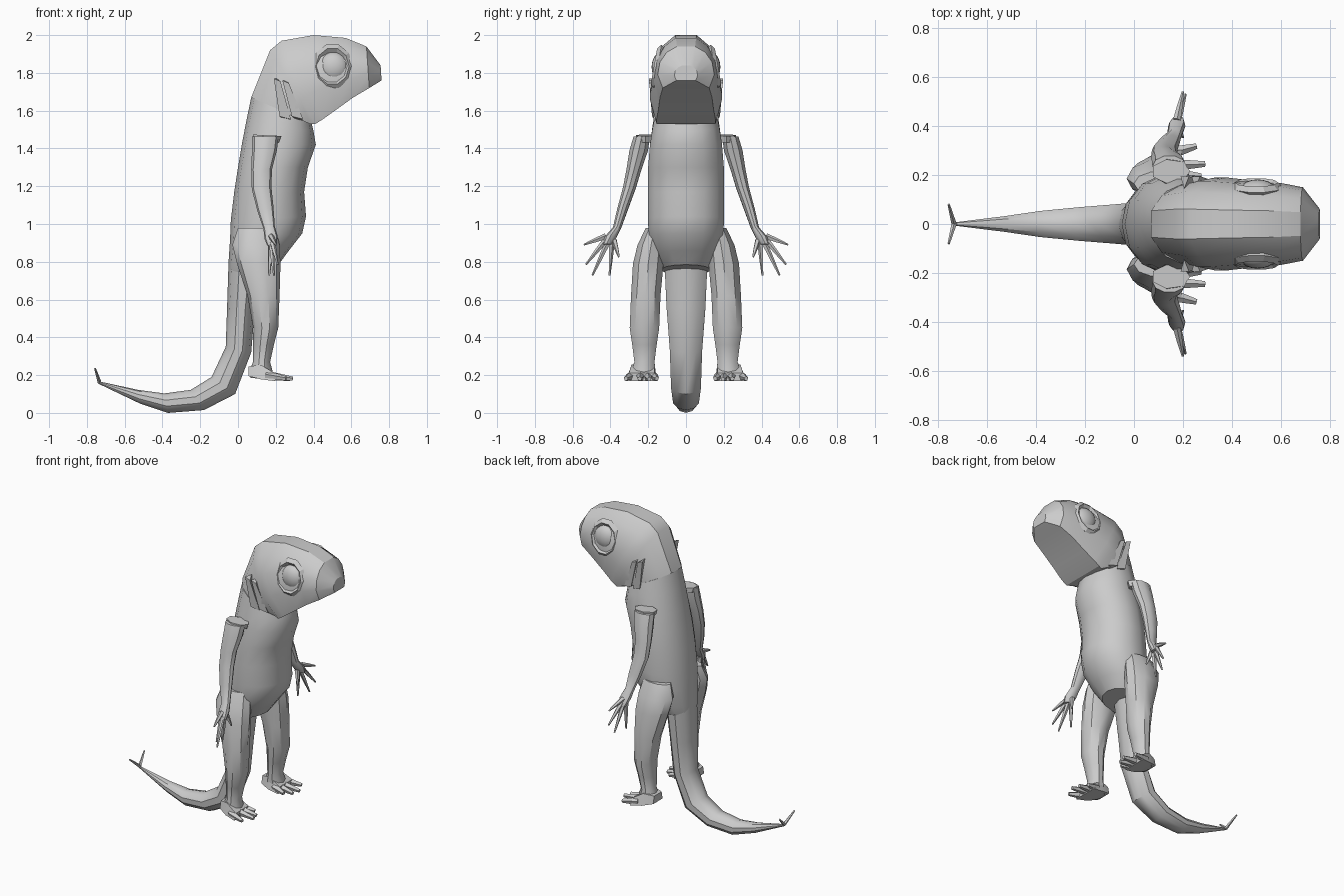
import bpy, bmesh
from math import sin, cos, pi, radians
from mathutils import Vector as V


def loft(name, rings, mirror=False, angle=35):
    """Skin a list of equal-length closed rings and cap both ends."""
    bm = bmesh.new()
    rows = [[bm.verts.new(p) for p in r] for r in rings]
    n = len(rows[0])
    for a, b in zip(rows, rows[1:]):
        for i in range(n):
            j = (i + 1) % n
            bm.faces.new((a[i], a[j], b[j], b[i]))
    bm.faces.new(rows[0])
    bm.faces.new(rows[-1])
    bmesh.ops.recalc_face_normals(bm, faces=bm.faces)
    me = bpy.data.meshes.new(name)
    bm.to_mesh(me)
    bm.free()
    ob = bpy.data.objects.new(name, me)
    bpy.context.collection.objects.link(ob)
    finish(ob, mirror, angle)
    return ob


def finish(ob, mirror, angle=35):
    bpy.ops.object.select_all(action='DESELECT')
    bpy.context.view_layer.objects.active = ob
    ob.select_set(True)
    bpy.ops.object.shade_smooth_by_angle(angle=radians(angle))
    if mirror:
        m = ob.modifiers.new("mirror", 'MIRROR')
        m.use_axis = (False, True, False)


def side_rings(sections, profile):
    """Each section: upper/back (x, z), lower/front (x, z), half width."""
    out = []
    for bx, bz, fx, fz, w in sections:
        c = V(((bx + fx) / 2, 0, (bz + fz) / 2))
        h = V(((bx - fx) / 2, 0, (bz - fz) / 2))
        out.append([c + h * t + V((0, w * s, 0)) for s, t in profile])
    return out


def circle(n):
    return [(sin(2 * pi * i / n), cos(2 * pi * i / n)) for i in range(n)]


def limb_rings(sections, n=10):
    """Each section: centre x, y, z, radius x, radius y, slope of the ring in x."""
    return [[V((x + rx * c, y + ry * s, z + k * c * rx)) for s, c in circle(n)]
            for x, y, z, rx, ry, k in sections]


def spike(name, a, b, r0, r1, mirror=True, n=5):
    a, b = V(a), V(b)
    q = (b - a).to_track_quat('Z', 'Y')
    mid = a.lerp(b, 0.5)
    rings = [[p + q @ V((r * s, r * c, 0)) for s, c in circle(n)]
             for p, r in ((a, r0), (mid, r0 * 0.75), (b, r1))]
    return loft(name, rings, mirror)


# torso
loft("torso", side_rings([
    (0.07, 1.67, 0.39, 1.53, 0.165),
    (0.045, 1.55, 0.40, 1.49, 0.18),
    (0.02, 1.42, 0.412, 1.42, 0.195),
    (0.0, 1.30, 0.37, 1.30, 0.205),
    (-0.02, 1.17, 0.35, 1.17, 0.207),
    (-0.038, 1.02, 0.36, 1.04, 0.207),
    (-0.042, 0.92, 0.34, 0.95, 0.2),
    (-0.05, 0.80, 0.27, 0.86, 0.175),
    (-0.05, 0.73, 0.215, 0.785, 0.13)],
    [(s * (1.12 - 0.12 * abs(s)), t) for s, t in circle(14)]))

# tail
loft("tail", side_rings([
    (-0.05, 0.80, 0.12, 0.80, 0.12),
    (-0.058, 0.55, 0.09, 0.56, 0.108),
    (-0.065, 0.35, 0.07, 0.32, 0.09),
    (-0.14, 0.19, -0.015, 0.10, 0.083),
    (-0.25, 0.122, -0.18, 0.015, 0.072),
    (-0.39, 0.103, -0.37, 0.0, 0.056),
    (-0.53, 0.122, -0.52, 0.05, 0.034),
    (-0.74, 0.168, -0.74, 0.155, 0.006)], circle(10)))
spike("tail_fork", (-0.735, 0.0, 0.165), (-0.757, 0.08, 0.235), 0.011, 0.005)

# head, with a flat jaw underside
half = [(0.32, 1), (0.68, 0.72), (0.92, 0.25), (1.0, -0.35), (0.82, -1)]
loft("head", side_rings([
    (0.07, 1.67, 0.38, 1.53, 0.17),
    (0.17, 1.92, 0.41, 1.53, 0.19),
    (0.23, 1.97, 0.45, 1.555, 0.19),
    (0.40, 2.0, 0.52, 1.605, 0.178),
    (0.57, 1.985, 0.61, 1.67, 0.168),
    (0.68, 1.94, 0.695, 1.72, 0.15),
    (0.755, 1.84, 0.76, 1.76, 0.062)],
    half + [(-s, t) for s, t in reversed(half)]), angle=30)

# eyes and eyelids
bpy.ops.mesh.primitive_uv_sphere_add(segments=20, ring_count=12, radius=0.08,
                                     location=(0, 0, 0))
eye = bpy.context.object
eye.name = "eyes"
for v in eye.data.vertices:
    v.co = V((v.co.x + 0.505, v.co.y * 0.65 + 0.13, v.co.z + 1.83))
finish(eye, True)
bpy.ops.mesh.primitive_torus_add(major_segments=10, minor_segments=4,
                                 major_radius=0.088, minor_radius=0.02)
lid = bpy.context.object
lid.name = "eyelids"
for v in lid.data.vertices:
    x, y, z = v.co
    v.co = V((x + 0.50, z + 0.15 - y * 0.2, y * 1.12 + 1.835))
finish(lid, True, 20)

# neck gills
for i, (x, dx, z) in enumerate([(0.19, 0.06, 1.77), (0.235, 0.08, 1.76)]):
    loft(f"neck_gill_{i}", [
        [V((x, y, z)), V((x + 0.035, y, z - 0.015)), V((x + 0.015, y - 0.05, z))]
        if k == 0 else
        [V((x + dx - 0.03, y, 1.57)), V((x + dx + 0.03, y - 0.01, 1.555)),
         V((x + dx, y - 0.06, 1.55))]
        for k, y in ((0, 0.195), (1, 0.18))], True)

# arms
loft("arms", limb_rings([
    (0.145, 0.235, 1.462, 0.07, 0.045, 0.0),
    (0.14, 0.25, 1.39, 0.066, 0.052, 0.0),
    (0.125, 0.275, 1.29, 0.055, 0.042, 0.0),
    (0.125, 0.30, 1.19, 0.052, 0.036, 0.1),
    (0.145, 0.335, 1.08, 0.043, 0.03, 0.2),
    (0.165, 0.365, 0.98, 0.03, 0.023, 0.2),
    (0.175, 0.40, 0.93, 0.035, 0.033, 0.2),
    (0.18, 0.42, 0.89, 0.025, 0.025, 0.2)]), True)
loft("shoulder_caps", limb_rings([
    (0.15, 0.215, 1.47, 0.08, 0.05, -0.05),
    (0.15, 0.215, 1.435, 0.066, 0.055, -0.05)], 7), True)

# fingers
for i, tip in enumerate([(0.20, 0.54, 0.89), (0.21, 0.53, 0.785), (0.19, 0.495, 0.728),
                         (0.165, 0.405, 0.728), (0.20, 0.355, 0.825)]):
    spike(f"finger_{i}", (0.175, 0.425 - i * 0.011, 0.935 - i * 0.005), tip, 0.016, 0.005)

# legs
loft("legs", limb_rings([
    (0.10, 0.165, 0.98, 0.10, 0.05, 0.0),
    (0.095, 0.185, 0.89, 0.125, 0.075, 0.0),
    (0.11, 0.20, 0.79, 0.115, 0.085, 0.0),
    (0.135, 0.213, 0.62, 0.085, 0.082, 0.0),
    (0.147, 0.22, 0.45, 0.066, 0.082, 0.0),
    (0.135, 0.22, 0.36, 0.055, 0.068, 0.0),
    (0.125, 0.22, 0.27, 0.045, 0.056, 0.0),
    (0.125, 0.225, 0.225, 0.06, 0.066, -0.2),
    (0.125, 0.225, 0.18, 0.06, 0.062, -0.1)]), True)

# feet
loft("feet", [[V((x, y + s * w, z0)), V((x, y - s * w, z0)) , V((x, y - s * w * 0.8, z1)),
               V((x, y + s * w * 0.8, z1))]
              for x, y, w, z0, z1, s in [(0.055, 0.222, 0.05, 0.195, 0.245, 1),
                                         (0.12, 0.228, 0.075, 0.178, 0.255, 1),
                                         (0.195, 0.235, 0.085, 0.168, 0.21, 1)]], True, 30)

# toes
for i, (y0, tip) in enumerate([(0.175, (0.235, 0.155, 0.182)), (0.205, (0.275, 0.195, 0.178)),
                               (0.24, (0.29, 0.245, 0.18)), (0.29, (0.255, 0.318, 0.182))]):
    spike(f"toe_{i}", (0.15, y0, 0.197), tip, 0.026, 0.012)
